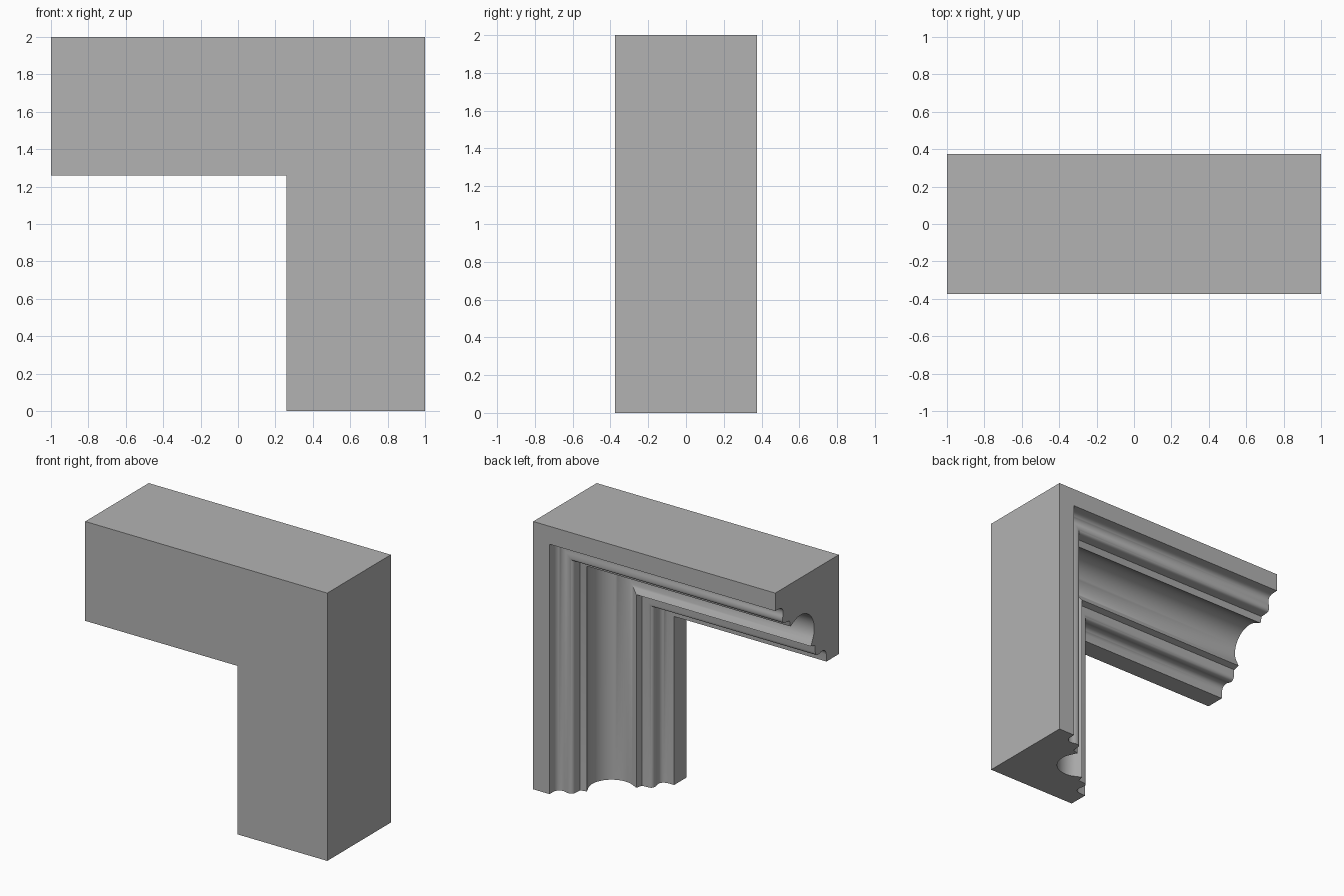
import bpy, bmesh, math
from mathutils import Vector
from mathutils.geometry import interpolate_bezier

if "Cube" in bpy.data.objects:
    bpy.data.objects.remove(bpy.data.objects["Cube"])

W = 0.742   # face width
D = 0.75    # depth, front to back
M = 0.738   # mirror constant of the profile diagonal

# Profile points are (d, u): d = depth from the back, u = distance from the outer edge
def bezier(a, b, c, d, n=8):
    pts = interpolate_bezier(*[Vector((p[0], p[1], 0)) for p in (a, b, c, d)], n)
    return [(p.x, p.y) for p in pts]

# Outer half: lip, shallow cove, bead and fillet
half = [(0, 0.134)]
half += bezier((0.05, 0.136), (0.075, 0.138), (0.094, 0.155), (0.094, 0.18))
half += bezier((0.094, 0.18), (0.094, 0.205), (0.085, 0.21), (0.085, 0.233))[1:]
half += bezier((0.085, 0.233), (0.085, 0.252), (0.095, 0.264), (0.115, 0.266))[1:]
half += [(0.168, 0.27), (0.18, 0.318)]

# Large central cove
cd, cu, r = 0.299, 0.439, 0.161
arc = []
for i in range(25):
    a = math.radians(-120 + 150 * i / 24)
    arc.append((cd + r * math.cos(a), cu + r * math.sin(a)))

# The profile is symmetric about its diagonal
mirrored = [(M - u, M - d) for d, u in reversed(half)]
mirrored[-1] = (M - 0.134, W)
profile = [(0, 0)] + half + arc + mirrored + [(D, W), (D, 0)]

# Sweep the profile up the leg, round the mitre and along the top
bm = bmesh.new()
rings = []
for place in (lambda u, y: (1 - u, y, 0),
              lambda u, y: (1 - u, y, 2 - u),
              lambda u, y: (-1, y, 2 - u)):
    rings.append([bm.verts.new(place(u, D / 2 - d)) for d, u in profile])
n = len(profile)
for a, b in zip(rings, rings[1:]):
    for i in range(n):
        j = (i + 1) % n
        bm.faces.new((a[i], a[j], b[j], b[i]))
caps = [bm.faces.new(rings[0]), bm.faces.new(rings[-1])]
bmesh.ops.recalc_face_normals(bm, faces=bm.faces[:])
bmesh.ops.triangulate(bm, faces=caps, ngon_method='EAR_CLIP')

mesh = bpy.data.meshes.new("mitred_cornice")
bm.to_mesh(mesh)
bm.free()
obj = bpy.data.objects.new("mitred_cornice", mesh)
bpy.context.collection.objects.link(obj)

# Dark grey finish
mat = bpy.data.materials.new("dark_grey")
mat.diffuse_color = (0.45, 0.45, 0.45, 1)
mat.use_nodes = True
mat.node_tree.nodes["Principled BSDF"].inputs["Base Color"].default_value = mat.diffuse_color
mesh.materials.append(mat)

bpy.context.view_layer.objects.active = obj
obj.select_set(True)
bpy.ops.object.shade_smooth_by_angle(angle=math.radians(30))
